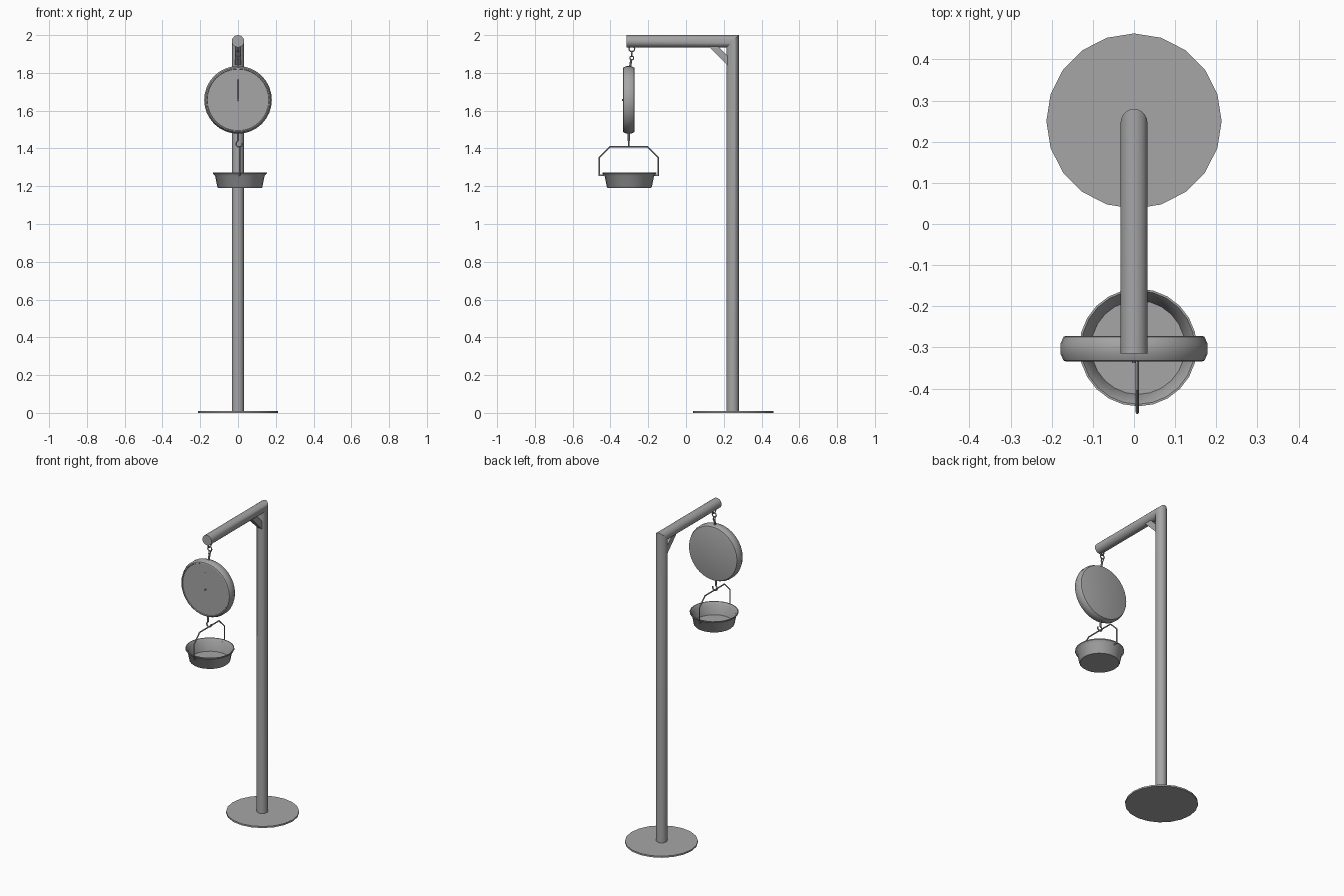
import bpy, bmesh, math
from mathutils import Vector

cube = bpy.data.objects.get("Cube")
if cube:
    bpy.data.objects.remove(cube)

grey = bpy.data.materials.new("grey metal")
grey.use_nodes = True
colour = (0.38, 0.38, 0.38, 1)
grey.diffuse_color = colour
grey.node_tree.nodes["Principled BSDF"].inputs["Base Color"].default_value = colour


def finish(name, bm, smooth=True):
    bmesh.ops.recalc_face_normals(bm, faces=bm.faces)
    mesh = bpy.data.meshes.new(name)
    bm.to_mesh(mesh)
    bm.free()
    mesh.materials.append(grey)
    ob = bpy.data.objects.new(name, mesh)
    bpy.context.collection.objects.link(ob)
    if smooth:
        bpy.ops.object.select_all(action='DESELECT')
        ob.select_set(True)
        bpy.context.view_layer.objects.active = ob
        bpy.ops.object.shade_smooth_by_angle(angle=math.radians(35))
    return ob


def tube(name, points, radius, sides=8, closed=False, start=0.0):
    """Sweep a circle along a planar path with mitred corners."""
    pts = [Vector(p) for p in points]
    n = len(pts)
    bm = bmesh.new()
    # The side axis stays square to the plane of the path
    side = Vector((1, 0, 0))
    if n > 2:
        cross = (pts[1] - pts[0]).cross(pts[2] - pts[1])
        if cross.length > 1e-9:
            side = cross.normalized()
    elif abs((pts[1] - pts[0]).normalized().x) > 0.9:
        side = Vector((0, 1, 0))
    rings = []
    for i, p in enumerate(pts):
        before = (p - pts[i - 1]).normalized() if i or closed else None
        after = (pts[(i + 1) % n] - p).normalized() if i < n - 1 or closed else None
        before, after = before or after, after or before
        tangent = (before + after).normalized()
        stretch = 1 / tangent.dot(after)
        other = tangent.cross(side) * stretch
        ring = []
        for k in range(sides):
            a = math.tau * k / sides + start
            ring.append(bm.verts.new(p + radius * (side * math.cos(a) + other * math.sin(a))))
        rings.append(ring)
    for i in range(n if closed else n - 1):
        r, s = rings[i], rings[(i + 1) % n]
        for k in range(sides):
            j = (k + 1) % sides
            bm.faces.new((r[k], r[j], s[j], s[k]))
    if not closed:
        bm.faces.new(rings[0])
        bm.faces.new(rings[-1])
    return finish(name, bm)


def lathe(name, profile, centre, sides, axis='Z'):
    """Spin (radius, height) points; a zero radius closes the end."""
    bm = bmesh.new()
    verts = [bm.verts.new((r, 0, h)) for r, h in profile]
    edges = [bm.edges.new(pair) for pair in zip(verts, verts[1:])]
    bmesh.ops.spin(bm, geom=verts + edges, cent=(0, 0, 0), axis=(0, 0, 1),
                   angle=math.tau, steps=sides)
    bmesh.ops.remove_doubles(bm, verts=bm.verts, dist=0.0001)
    for v in bm.verts:
        x, y, z = v.co
        v.co = Vector((x, -z, y) if axis == 'Y' else (x, y, z)) + Vector(centre)
    return finish(name, bm)


def arc(centre, radius, first, last, steps, plane):
    """Points on an arc in the YZ or XZ plane, angles in degrees."""
    out = []
    for i in range(steps + 1):
        a = math.radians(first + (last - first) * i / steps)
        u, w = radius * math.cos(a), radius * math.sin(a)
        out.append(Vector(centre) + Vector((0, u, w) if plane == 'YZ' else (u, 0, w)))
    return out


def ring(name, centre, radius, wire, plane):
    return tube(name, arc(centre, radius, 0, 360, 14, plane)[:-1], wire, 6, closed=True)


# Stand: flat foot, mitred post and arm, diagonal brace
POST_Y, HANG_Y = 0.247, -0.303
lathe("base_plate", [(0, 0), (0.213, 0), (0.213, 0.01), (0, 0.01)], (0, 0.25, 0), 20)
tube("post_and_arm", [(0, POST_Y, 0.005), (0, POST_Y, 1.9675), (0, -0.315, 1.9675)],
     0.0325, 20)

bm = bmesh.new()
outline = [(0.114, 1.945), (0.165, 1.945), (0.222, 1.888), (0.222, 1.837)]
face = bm.faces.new([bm.verts.new((-0.016, y, z)) for y, z in outline])
extruded = bmesh.ops.extrude_face_region(bm, geom=[face])
moved = [g for g in extruded["geom"] if isinstance(g, bmesh.types.BMVert)]
bmesh.ops.translate(bm, verts=moved, vec=(0.032, 0, 0))
finish("brace", bm, smooth=False)

# Hanger between the arm and the dial
ring("arm_eyelet", (0, -0.287, 1.927), 0.015, 0.004, 'YZ')
ring("hanger_link", (0, -0.287, 1.902), 0.014, 0.0035, 'XZ')
ring("dial_eyelet", (0, -0.287, 1.879), 0.01, 0.0035, 'YZ')
tube("dial_stem", [(0, -0.29, 1.87), (0, -0.297, 1.825)], 0.006)

# Dial case with rounded rim and slightly recessed front face
lathe("dial_case", [(0, 0.026), (0.163, 0.026), (0.165, 0.031), (0.171, 0.029),
                    (0.179, 0.012), (0.179, -0.012), (0.171, -0.029),
                    (0.165, -0.031), (0, -0.031)], (0, HANG_Y, 1.657), 32, 'Y')
tube("dial_needle", [(0, -0.332, 1.65), (0, -0.332, 1.765)], 0.0025, 6)
tube("needle_pin", [(0, -0.328, 1.657), (0, -0.338, 1.657)], 0.005)

# Hook beneath the dial
tube("hook_stem", [(0, HANG_Y, 1.485), (0, HANG_Y, 1.44)], 0.006)
tube("pan_hook", arc((0.006, HANG_Y, 1.424), 0.016, 110, 380, 12, 'XZ'), 0.004, 6)

# Pan with flared lip, and its wire handle
PAN_X = 0.01
lathe("pan", [(0, 1.19), (0.114, 1.19), (0.119, 1.195), (0.131, 1.255), (0.143, 1.267),
              (0.143, 1.273), (0.138, 1.273), (0.127, 1.257), (0.114, 1.198),
              (0, 1.198)], (PAN_X, -0.3, 0), 24)
half = [(0.13, 1.258), (0.155, 1.258), (0.155, 1.354), (0.099, 1.41)]
path = [(-u, z) for u, z in half] + [(u, z) for u, z in reversed(half)]
tube("pan_handle", [(PAN_X - 0.002, HANG_Y + u, z) for u, z in path], 0.004, 8)
